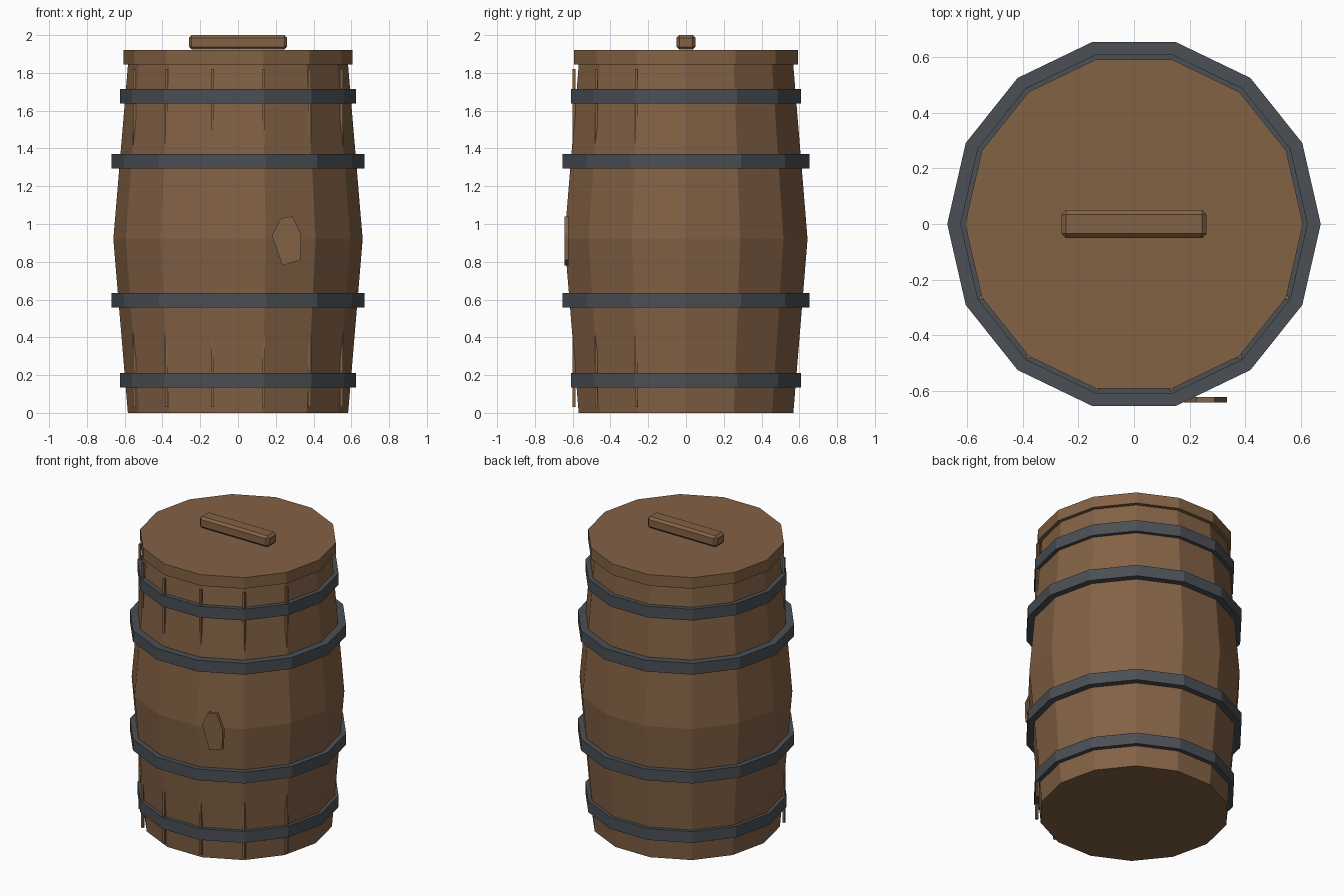
import bpy, bmesh, math
from mathutils import Matrix, Vector

if "Cube" in bpy.data.objects:
    bpy.data.objects.remove(bpy.data.objects["Cube"])

SIDES = 14


def material(name, color):
    m = bpy.data.materials.new(name)
    m.diffuse_color = (*color, 1)
    m.use_nodes = True
    m.node_tree.nodes["Principled BSDF"].inputs["Base Color"].default_value = m.diffuse_color
    return m


WOOD = material("brown wood", (0.23, 0.122, 0.06))
IRON = material("dark iron", (0.07, 0.08, 0.09))


def finish(name, bm, mat):
    bmesh.ops.recalc_face_normals(bm, faces=bm.faces)
    mesh = bpy.data.meshes.new(name)
    bm.to_mesh(mesh)
    bm.free()
    mesh.materials.append(mat)
    obj = bpy.data.objects.new(name, mesh)
    bpy.context.collection.objects.link(obj)
    return obj


def lathe(name, profile, mat, closed=False):
    """Turn (radius, height) points; an open profile gets end caps."""
    bm = bmesh.new()
    rings = []
    for r, z in profile:
        rings.append([bm.verts.new((r * math.cos(math.tau * i / SIDES),
                                    r * math.sin(math.tau * i / SIDES), z))
                      for i in range(SIDES)])
    pairs = list(zip(rings, rings[1:]))
    if closed:
        pairs.append((rings[-1], rings[0]))
    else:
        bm.faces.new(rings[0])
        bm.faces.new(rings[-1])
    for a, b in pairs:
        for i in range(SIDES):
            j = (i + 1) % SIDES
            bm.faces.new((a[i], a[j], b[j], b[i]))
    return finish(name, bm, mat)


def box(name, size, center, mat, angle=0.0, bevel=0.0):
    bm = bmesh.new()
    bmesh.ops.create_cube(bm, size=1)
    bmesh.ops.scale(bm, vec=size, verts=bm.verts)
    if bevel:
        bmesh.ops.bevel(bm, geom=bm.edges[:], offset=bevel, segments=1, affect='EDGES')
    bm.transform(Matrix.Translation(center) @ Matrix.Rotation(angle, 4, 'Z'))
    return finish(name, bm, mat)


# Bulging staved body and overhanging lid
lathe("barrel_body", [(0.583, 0), (0.66, 0.92), (0.582, 1.85)], WOOD)
lathe("lid", [(0.607, 1.845), (0.607, 1.92)], WOOD)

# Iron hoops: narrow pair at the ends, wide pair around the bulge
for n, (r, z) in enumerate([(0.624, 0.173), (0.671, 0.597), (0.671, 1.332), (0.624, 1.676)]):
    inner, h = r - 0.055, 0.038
    lathe(f"hoop_{n + 1}", [(inner, z - h), (r, z - h), (r, z + h), (inner, z + h)],
          IRON, closed=True)

# Lid handle
box("handle", (0.52, 0.10, 0.077), (0, 0, 1.9615), WOOD, bevel=0.015)

# Thin upright strips over the front stave joints
for k in range(8, 14):
    a = math.tau * k / SIDES
    for end, z in (("lower", 0.255), ("upper", 1.595)):
        box(f"joint_strip_{end}_{k - 7}", (0.015, 0.015, 0.45),
            (0.608 * math.cos(a), 0.608 * math.sin(a), z), WOOD)

# Wood knot on the front
bm = bmesh.new()
outline = [(0.225, 1.03), (0.29, 1.04), (0.335, 0.94), (0.33, 0.81), (0.235, 0.78), (0.18, 0.94)]
face = bm.faces.new([bm.verts.new((x, -0.642, z)) for x, z in outline])
ext = bmesh.ops.extrude_face_region(bm, geom=[face])
bmesh.ops.translate(bm, vec=Vector((0, 0.02, 0)),
                    verts=[g for g in ext["geom"] if isinstance(g, bmesh.types.BMVert)])
finish("wood_knot", bm, WOOD)
